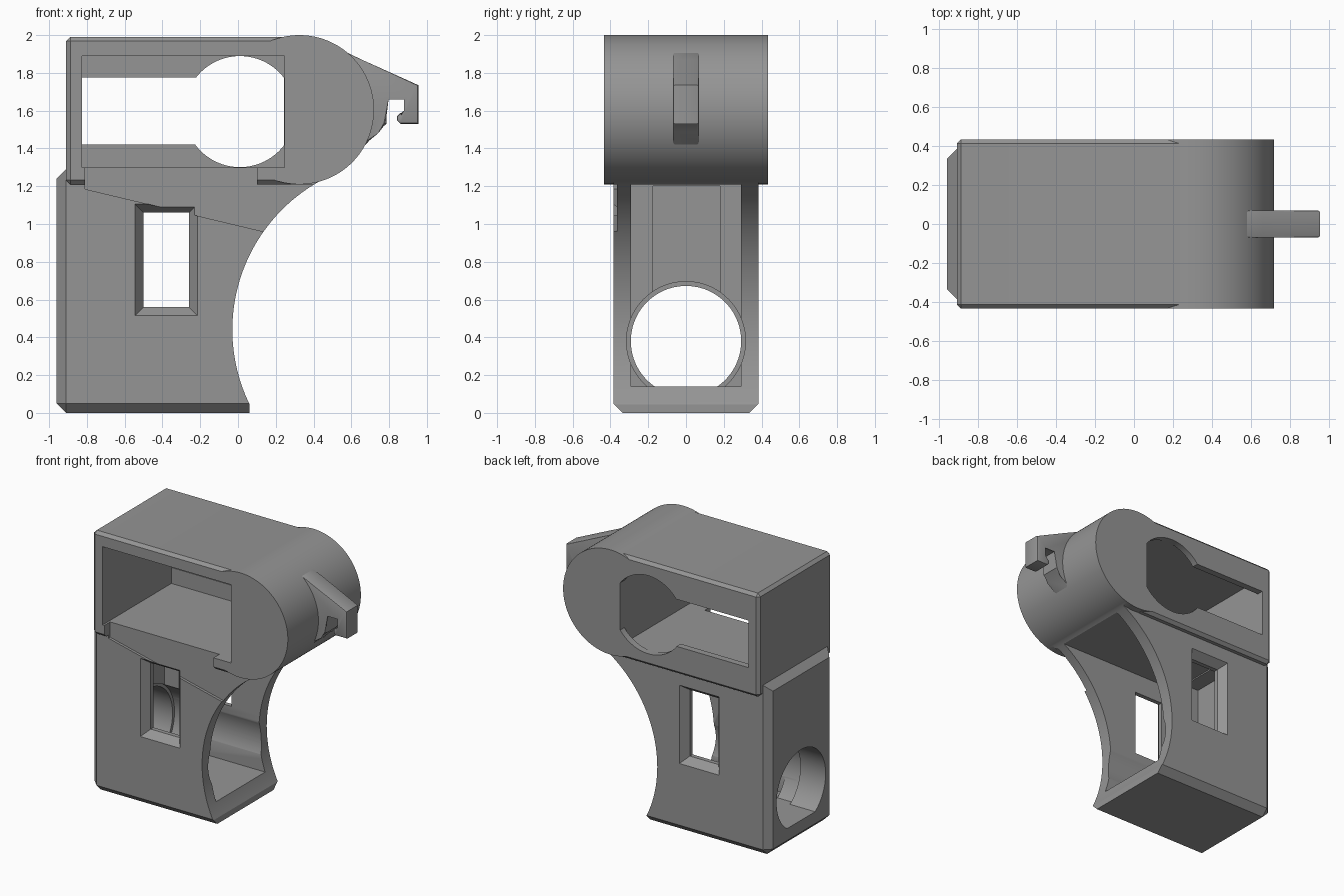
import bpy, bmesh, math
from mathutils import Vector

if "Cube" in bpy.data.objects:
    bpy.data.objects.remove(bpy.data.objects["Cube"])

grey = bpy.data.materials.new("plain grey")
grey.diffuse_color = (0.30, 0.30, 0.30, 1)
grey.use_nodes = True
grey.node_tree.nodes["Principled BSDF"].inputs["Base Color"].default_value = grey.diffuse_color


def finish(bm, name):
    bmesh.ops.recalc_face_normals(bm, faces=bm.faces)
    me = bpy.data.meshes.new(name)
    bm.to_mesh(me)
    bm.free()
    ob = bpy.data.objects.new(name, me)
    bpy.context.collection.objects.link(ob)
    me.materials.append(grey)
    return ob


def loft(name, rings, chamfer=0, pick=None, segments=1):
    """Join two matching outlines into a solid, bevelling the picked edges."""
    bm = bmesh.new()
    a, b = [[bm.verts.new(p) for p in ring] for ring in rings]
    n = len(a)
    bm.faces.new(a)
    bm.faces.new(b[::-1])
    for i in range(n):
        j = (i + 1) % n
        bm.faces.new((a[i], b[i], b[j], a[j]))
    if pick:
        edges = [e for e in bm.edges if pick(e.verts[0].co, e.verts[1].co)]
        bmesh.ops.bevel(bm, geom=edges, offset=chamfer, segments=segments,
                        profile=0.5, affect='EDGES')
    return finish(bm, name)


def prism_y(name, pts, y0, y1, **kw):
    return loft(name, [[(x, y, z) for x, z in pts] for y in (y0, y1)], **kw)


def prism_x(name, pts, x0, x1):
    return loft(name, [[(x, y, z) for y, z in pts] for x in (x0, x1)])


def rect(a0, a1, b0, b1):
    return [(a0, b0), (a1, b0), (a1, b1), (a0, b1)]


def arc(ca, cb, r, start=0, end=2 * math.pi, n=96):
    full = end - start > 6.28
    d = n if full else n - 1
    return [(ca + r * math.cos(start + (end - start) * i / d),
             cb + r * math.sin(start + (end - start) * i / d)) for i in range(n)]


def combine(target, other, op):
    m = target.modifiers.new(op, 'BOOLEAN')
    m.operation = op
    m.solver = 'EXACT'
    m.object = other
    bpy.context.view_layer.objects.active = target
    bpy.ops.object.modifier_apply(modifier=m.name)
    bpy.data.objects.remove(other)


def cut(target, other):
    combine(target, other, 'DIFFERENCE')


def near(a, b):
    return abs(a - b) < 1e-4


# Grip: chamfered box with a concave finger side
def grip_edges(p, q):
    rear = near(p.x, -0.96) and near(q.x, -0.96)
    low = near(p.z, 0) and near(q.z, 0) and near(p.y, q.y)
    return rear or low


housing = prism_y("housing", rect(-0.96, 0.5, 0, 1.29), -0.385, 0.385,
                  chamfer=0.05, pick=grip_edges)
cut(housing, prism_y("finger_cut", arc(0.87, 0.44, 0.9, n=160), -1, 1))
cut(housing, prism_y("toe_cut", rect(0.062, 0.6, -0.1, 0.06), -1, 1))


# Upper block and round nose
def block_edges(p, q):
    rear = near(p.x, -0.91) and near(q.x, -0.91)
    return rear or (near(p.y, q.y) and near(p.z, q.z))


block = prism_y("block", rect(-0.91, 0.28, 1.21, 1.99), -0.435, 0.435,
                chamfer=0.022, pick=block_edges)
combine(block, prism_y("nose", arc(0.325, 1.605, 0.395, n=128), -0.435, 0.435), 'UNION')
combine(housing, block, 'UNION')

# Upper pocket, with a round opening and slot through its back wall
cut(housing, prism_y("pocket", rect(-0.825, 0.245, 1.30, 1.89), -0.6, 0.385))
a = math.acos(0.235 / 0.295)
cut(housing, prism_y("round_opening", arc(0.01, 1.595, 0.294, a, 2 * math.pi - a), 0.3, 0.6))
cut(housing, prism_y("slot", rect(-0.825, 0, 1.42, 1.775), 0.31, 0.61))

# Shallow cover recess on the front
cut(housing, prism_y("cover_recess",
                     [(-0.81, 1.36), (-0.81, 1.185), (0.135, 0.96), (0.7, 0.83),
                      (0.7, 1.21), (0.1, 1.21), (0.1, 1.36)], -0.6, -0.365))

# Grip hollow: channel, rear groove, wide bore and narrower rear hole
cut(housing, prism_x("channel", rect(-0.292, 0.292, 0.14, 1.21), -0.62, 0.8))
cut(housing, prism_x("groove", rect(-0.175, 0.18, 0.4, 1.2), -0.74, -0.5))
for r, x0, x1 in ((0.315, -0.75, 0.8), (0.292, -1.1, -0.6)):
    t = math.asin(-0.24 / r)
    cut(housing, prism_x("bore", arc(0, 0.38, r, t, math.pi - t), x0, x1))

# Side windows with sloped frames
cut(housing, prism_y("window", rect(-0.5, -0.26, 0.56, 1.06), -0.7, 0.7))
for s in (-1, 1):
    rings = [[(x, s * y, z) for x, z in rect(-0.5 - g, -0.26 + g, 0.56 - g, 1.06 + g)]
             for y, g in ((0.325, 0), (0.445, 0.09))]
    cut(housing, loft("window_frame", rings))

# Hook on the nose
profile = [(0.45, 1.93), (0.54, 1.925), (0.66, 1.868), (0.955, 1.735), (0.955, 1.53),
           (0.86, 1.53), (0.842, 1.548), (0.842, 1.57), (0.86, 1.588), (0.89, 1.588),
           (0.89, 1.672), (0.785, 1.672), (0.785, 1.53), (0.735, 1.49), (0.68, 1.425),
           (0.63, 1.385), (0.5, 1.45)]
hook = prism_y("hook", profile, -0.07, 0.07, chamfer=0.012, segments=2,
               pick=lambda p, q: near(p.y, q.y))

# Smooth round walls, keep edges sharp
for ob in (housing, hook):
    bpy.ops.object.select_all(action='DESELECT')
    ob.select_set(True)
    bpy.context.view_layer.objects.active = ob
    bpy.ops.object.shade_smooth_by_angle(angle=math.radians(25))
